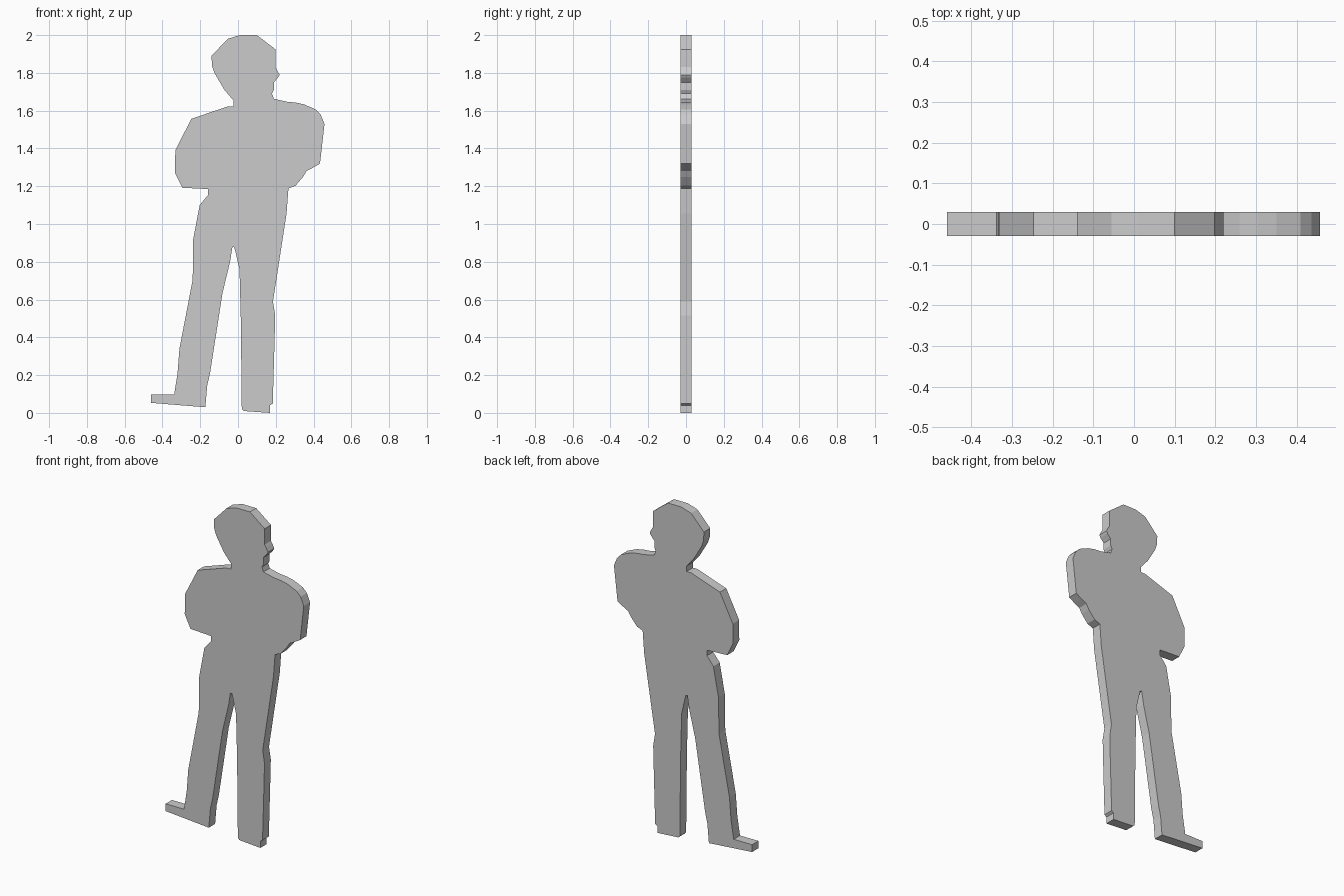
import bpy, bmesh

HALF_DEPTH = 0.03

# Silhouette (x, z), running clockwise seen from the front
head_crown = [(-0.14, 1.89), (-0.055, 1.98), (0.01, 2.0), (0.10, 2.0), (0.198, 1.925)]
face = [(0.198, 1.83), (0.207, 1.815), (0.22, 1.79), (0.212, 1.775), (0.19, 1.75),
        (0.19, 1.71), (0.18, 1.69), (0.19, 1.663)]
right_arm = [(0.26, 1.647), (0.305, 1.643), (0.35, 1.633), (0.41, 1.607), (0.437, 1.58),
             (0.458, 1.53), (0.434, 1.32), (0.395, 1.297), (0.363, 1.28), (0.345, 1.25),
             (0.305, 1.203), (0.267, 1.188)]
right_leg_outer = [(0.257, 1.055), (0.203, 0.705), (0.185, 0.59), (0.197, 0.515),
                   (0.193, 0.36), (0.184, 0.05), (0.17, 0.04), (0.17, 0.0)]
right_leg_inner = [(0.03, 0.01), (0.02, 0.02), (0.015, 0.49), (0.008, 0.76), (-0.013, 0.85)]
left_leg_inner = [(-0.02, 0.877), (-0.03, 0.877), (-0.042, 0.80), (-0.082, 0.635),
                  (-0.148, 0.21), (-0.163, 0.145), (-0.173, 0.03)]
left_foot = [(-0.46, 0.053), (-0.46, 0.097), (-0.338, 0.097)]
left_leg_outer = [(-0.32, 0.21), (-0.31, 0.34), (-0.24, 0.705), (-0.237, 0.92), (-0.203, 1.10)]
left_arm = [(-0.16, 1.152), (-0.16, 1.185), (-0.295, 1.192), (-0.333, 1.27),
            (-0.332, 1.39), (-0.247, 1.557), (-0.055, 1.622)]
neck_and_jaw = [(-0.025, 1.622), (-0.025, 1.655), (-0.072, 1.71), (-0.125, 1.80), (-0.138, 1.84)]


def cutout(name, outline, half_depth):
    """Extrude a flat outline along y into a closed board."""
    bm = bmesh.new()
    front = bm.faces.new([bm.verts.new((x, -half_depth, z)) for x, z in outline])
    extruded = bmesh.ops.extrude_face_region(bm, geom=[front], use_keep_orig=True)
    moved = [g for g in extruded["geom"] if isinstance(g, bmesh.types.BMVert)]
    bmesh.ops.translate(bm, verts=moved, vec=(0, 2 * half_depth, 0))
    bmesh.ops.recalc_face_normals(bm, faces=bm.faces[:])
    mesh = bpy.data.meshes.new(name)
    bm.to_mesh(mesh)
    bm.free()
    obj = bpy.data.objects.new(name, mesh)
    bpy.context.collection.objects.link(obj)
    return obj


# Standing figure with folded arms, one solid board
cutout("standing_figure_cutout",
       head_crown + face + right_arm + right_leg_outer + right_leg_inner
       + left_leg_inner + left_foot + left_leg_outer + left_arm + neck_and_jaw,
       HALF_DEPTH)
